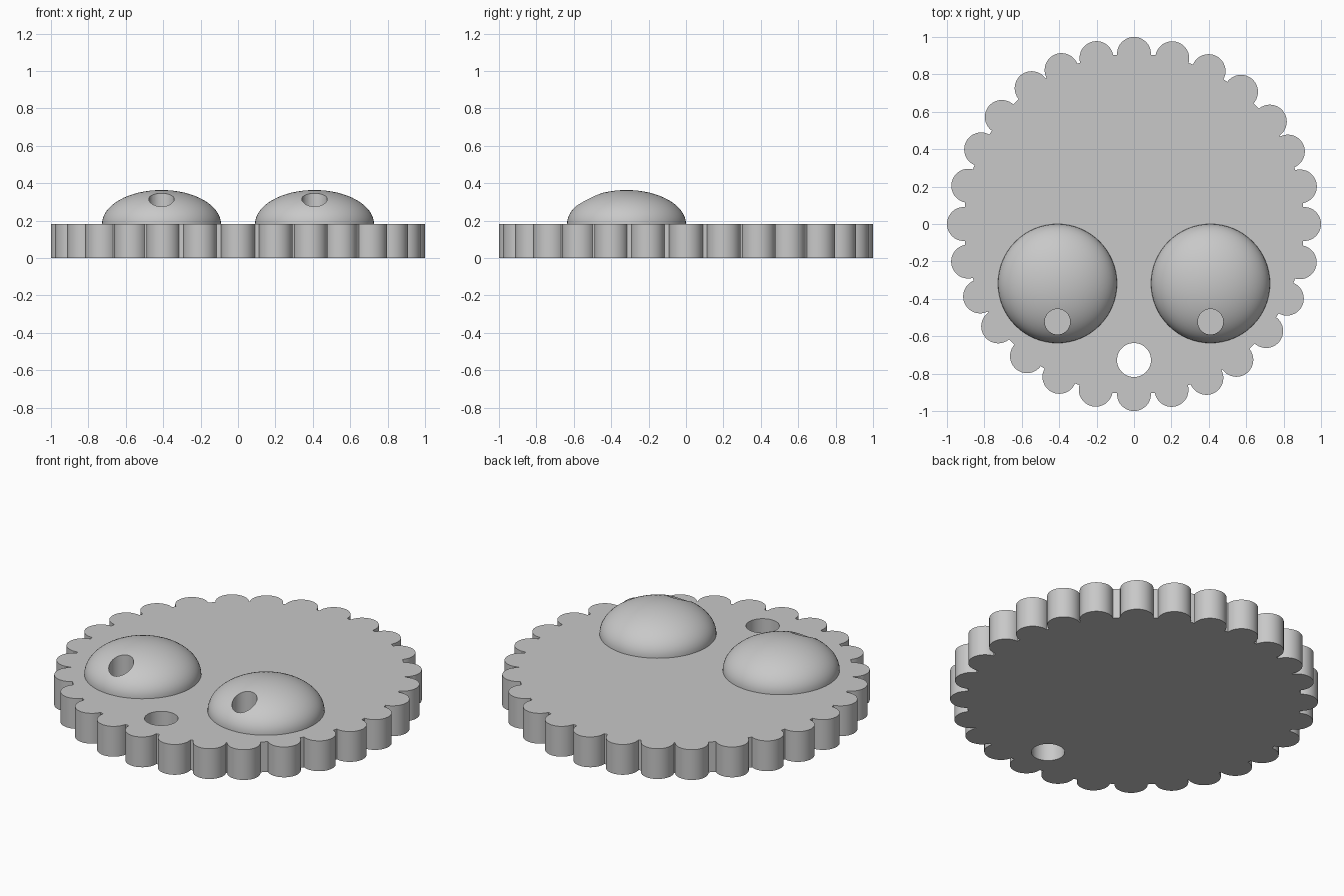
import bpy, bmesh
from math import cos, sin, radians

if "Cube" in bpy.data.objects:
    bpy.data.objects.remove(bpy.data.objects["Cube"])

U = 1 / 11            # design unit: plate radius 10 plus lobe radius 1
TOP = 2 * U           # plate thickness

grey = bpy.data.materials.new("plain grey")
grey.use_nodes = True
grey.diffuse_color = (0.58, 0.58, 0.58, 1)
grey.node_tree.nodes["Principled BSDF"].inputs["Base Color"].default_value = grey.diffuse_color


def make_object(name, bm):
    bmesh.ops.recalc_face_normals(bm, faces=bm.faces[:])
    mesh = bpy.data.meshes.new(name)
    bm.to_mesh(mesh)
    bm.free()
    mesh.materials.append(grey)
    ob = bpy.data.objects.new(name, mesh)
    bpy.context.collection.objects.link(ob)
    return ob


def activate(ob):
    bpy.ops.object.select_all(action='DESELECT')
    ob.select_set(True)
    bpy.context.view_layer.objects.active = ob


def drill(ob, x, y, radius, bottom, top):
    """Cut a vertical round hole."""
    bpy.ops.mesh.primitive_cylinder_add(vertices=48, radius=radius, depth=top - bottom,
                                        location=(x, y, (top + bottom) / 2))
    cutter = bpy.context.object
    cutter.hide_render = True
    cutter.data.materials.append(grey)
    mod = ob.modifiers.new("hole", 'BOOLEAN')
    mod.operation = 'DIFFERENCE'
    mod.solver = 'EXACT'
    mod.object = cutter
    activate(ob)
    bpy.ops.object.modifier_apply(modifier=mod.name)
    bpy.data.objects.remove(cutter)
    bpy.ops.object.shade_smooth_by_angle(angle=radians(30))


# Scalloped plate: round lobes in four equal quarters
bm = bmesh.new()
outline = []
STEPS = 20
HALF = 92.87          # half sweep of a lobe, where it meets the disc
for quarter in range(4):
    for offset in (0, 12.75, 25.2, 37, 51, 64, 77):
        a = radians(quarter * 90 + offset)
        for i in range(STEPS + 1):
            b = a + radians(HALF * (2 * i / STEPS - 1))
            outline.append(bm.verts.new((U * (10 * cos(a) + cos(b)),
                                         U * (10 * sin(a) + sin(b)), 0)))
base = bm.faces.new(outline)
walls = bmesh.ops.extrude_face_region(bm, geom=[base], use_keep_orig=True)
bmesh.ops.translate(bm, vec=(0, 0, TOP),
                    verts=[v for v in walls["geom"] if isinstance(v, bmesh.types.BMVert)])
plate = make_object("scalloped_plate", bm)
drill(plate, 0, -8 * U, U, -0.1, TOP + 0.1)

# Domed eyes: half ellipsoids sunk slightly into the plate, each with a pupil hole
for side, label in ((1, "left"), (-1, "right")):
    bm = bmesh.new()
    bmesh.ops.create_uvsphere(bm, u_segments=64, v_segments=32, radius=1)
    for v in bm.verts:
        x, y, z = v.co
        v.co = (U * (side * 4.5 + 3.5 * x), U * (3.5 * y - 3.5),
                TOP + (2 * U * z if z > -0.01 else -0.05))
    # drop the lower half, then close it below the plate surface
    low = [v for v in bm.verts if v.co.z < TOP - 0.01]
    bmesh.ops.delete(bm, geom=low, context='VERTS')
    rim = [e for e in bm.edges if e.is_boundary]
    skirt = bmesh.ops.extrude_edge_only(bm, edges=rim)["geom"]
    bmesh.ops.translate(bm, vec=(0, 0, -0.05),
                        verts=[v for v in skirt if isinstance(v, bmesh.types.BMVert)])
    bmesh.ops.holes_fill(bm, edges=[e for e in bm.edges if e.is_boundary])
    eye = make_object(label + "_eye_dome", bm)
    drill(eye, side * 4.5 * U, -5.75 * U, 0.75 * U, TOP + 0.001, 0.5)
